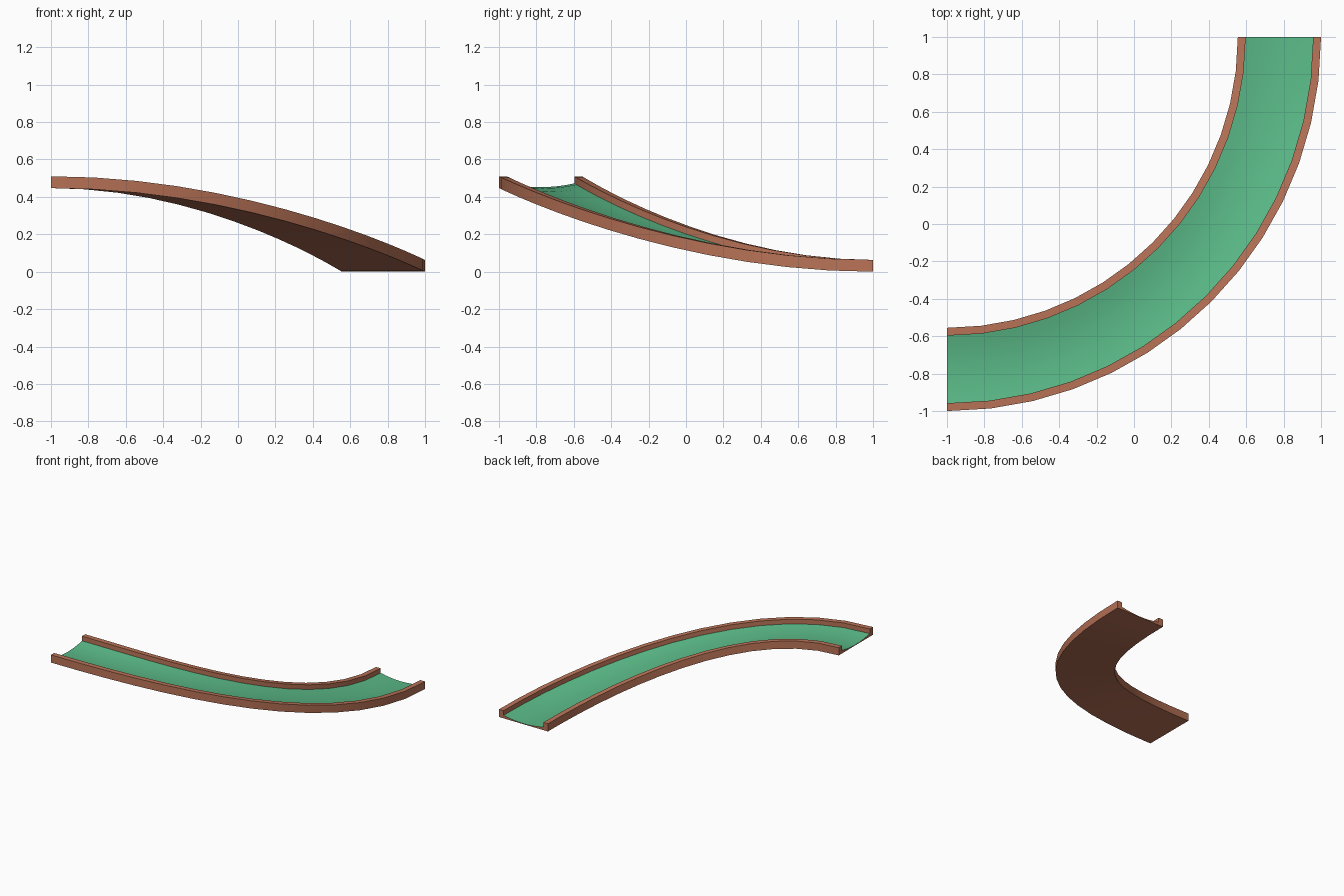
import bpy, bmesh, math

if "Cube" in bpy.data.objects:
    bpy.data.objects.remove(bpy.data.objects["Cube"])

STEPS = 14            # segments along the quarter turn
R_IN, R_OUT = 1.555, 2.0
RIM_W, RIM_H = 0.042, 0.063
DROP = 0.447
DISH = 8              # segments across the dished floor


def material(name, rgb):
    m = bpy.data.materials.new(name)
    m.diffuse_color = (*rgb, 1)
    m.use_nodes = True
    m.node_tree.nodes["Principled BSDF"].inputs["Base Color"].default_value = m.diffuse_color
    return m


brown = material("terracotta brown", (0.485, 0.171, 0.095))
green = material("felt green", (0.102, 0.485, 0.242))

# Cross-section (radius, height): outer wall, rim, dished floor, rim, inner wall
a, b = R_IN + RIM_W, R_OUT - RIM_W
dish = []
for i in range(DISH + 1):
    u = i / DISH
    dish.append((b + (a - b) * u, 0.005 + 0.02 * (2 * u - 1) ** 2))
profile = [(R_OUT, 0), (R_OUT, RIM_H), (b, RIM_H)] + dish + [(a, RIM_H), (R_IN, RIM_H), (R_IN, 0)]
first_green, last_green = 3, 3 + DISH - 1


def path(t):
    """Direction angle and height along the descending quarter turn."""
    k = 0.5523
    s = 3 * t * (1 - t) ** 2 * k + 3 * t * t * (1 - t) + t ** 3
    c = (1 - t) ** 3 + 3 * t * (1 - t) ** 2 + 3 * t * t * (1 - t) * k
    return math.atan2(s, c), DROP * (1 - (3 * t * t - 2 * t ** 3))


# Curved sloping lane: sweep the section around the corner at (-1, 1)
bm = bmesh.new()
rings = []
for i in range(STEPS + 1):
    ang, z0 = path(i / STEPS)
    rings.append([bm.verts.new((-1 + r * math.sin(ang), 1 - r * math.cos(ang), z0 + z))
                  for r, z in profile])
n = len(profile)
for r0, r1 in zip(rings, rings[1:]):
    for j in range(n):
        k = (j + 1) % n
        f = bm.faces.new((r0[j], r0[k], r1[k], r1[j]))
        f.material_index = 1 if first_green <= j <= last_green else 0

# End faces: two rim blocks and a thin strip under the floor
for ring in (rings[0], rings[-1]):
    bm.faces.new(ring)
bmesh.ops.recalc_face_normals(bm, faces=bm.faces)
bmesh.ops.triangulate(bm, faces=[f for f in bm.faces if len(f.verts) > 4])

mesh = bpy.data.meshes.new("curved_lane")
bm.to_mesh(mesh)
bm.free()
lane = bpy.data.objects.new("curved_lane", mesh)
bpy.context.collection.objects.link(lane)
mesh.materials.append(brown)
mesh.materials.append(green)

bpy.context.view_layer.objects.active = lane
lane.select_set(True)
bpy.ops.object.shade_smooth_by_angle(angle=math.radians(30))
